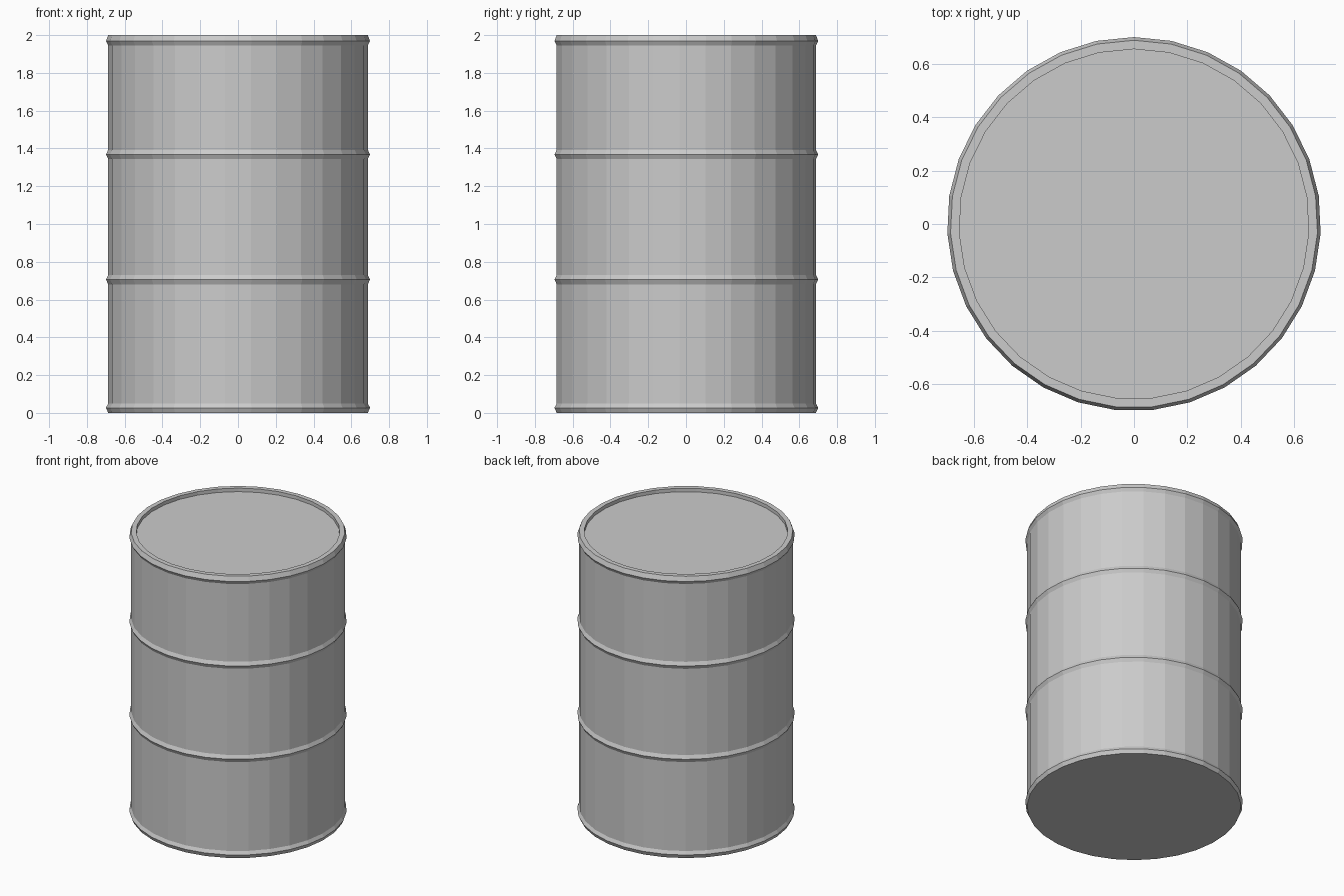
import bpy, bmesh, math

if "Cube" in bpy.data.objects:
    bpy.data.objects.remove(bpy.data.objects["Cube"])

SIDES = 31
BODY, RIDGE, INNER = 0.688, 0.70, 0.655
H, RECESS = 2.0, 0.025

# Half profile from bottom to recessed lid: (radius, height)
profile = [(BODY, 0.0), (RIDGE, 0.027), (BODY, 0.05)]
for z in (0.706, 1.368):
    profile += [(BODY, z - 0.025), (RIDGE, z), (BODY, z + 0.025)]
profile += [(BODY, 1.945), (RIDGE, 1.968), (BODY, H), (INNER, H), (INNER, H - RECESS)]

# Revolve the profile, one corner pointing to +y
bm = bmesh.new()
rings = []
for r, z in profile:
    angles = [math.pi / 2 + i * math.tau / SIDES for i in range(SIDES)]
    rings.append([bm.verts.new((r * math.cos(a), r * math.sin(a), z)) for a in angles])
for lo, hi in zip(rings, rings[1:]):
    for i in range(SIDES):
        j = (i + 1) % SIDES
        bm.faces.new((lo[i], lo[j], hi[j], hi[i]))

# Flat base and recessed lid
bm.faces.new(rings[0][::-1])
bm.faces.new(rings[-1])
bmesh.ops.recalc_face_normals(bm, faces=bm.faces)

mesh = bpy.data.meshes.new("drum")
bm.to_mesh(mesh)
bm.free()
bpy.context.collection.objects.link(bpy.data.objects.new("drum", mesh))
